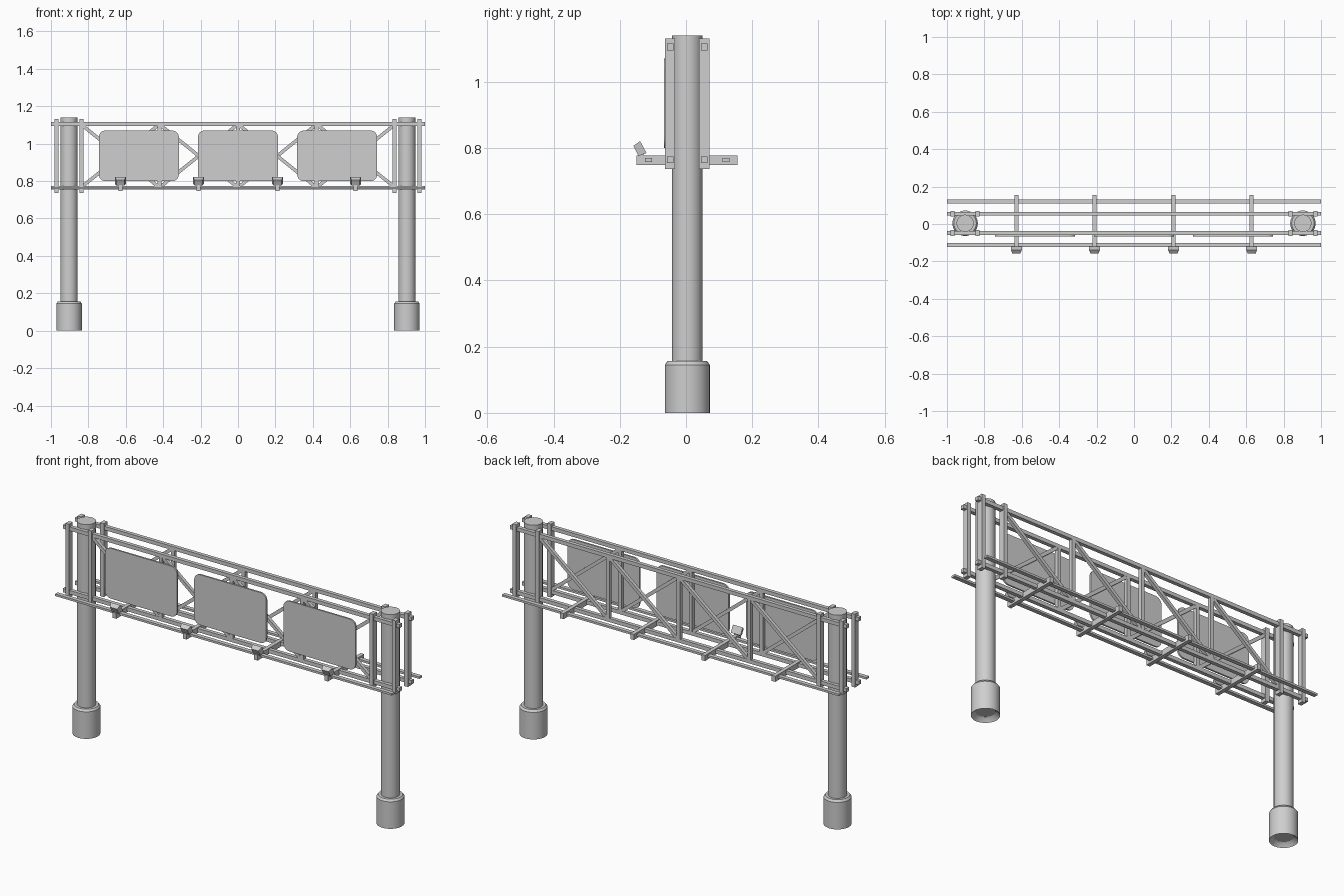
import bpy
import bmesh
import math
from mathutils import Vector, Matrix

old = bpy.data.objects.get("Cube")
if old:
    bpy.data.objects.remove(old)

steel = bpy.data.materials.new("galvanised_grey")
steel.use_nodes = True
GREY = (0.62, 0.62, 0.62, 1)
steel.diffuse_color = GREY
steel.node_tree.nodes["Principled BSDF"].inputs["Base Color"].default_value = GREY

YC = 0.004                 # depth centre of the gantry
FRONT, BACK = -0.048, 0.055  # truss planes
TOP, LOW = 1.105, 0.764    # chord heights
POST_X = 0.903


def finish(name, bm):
    bmesh.ops.recalc_face_normals(bm, faces=bm.faces[:])
    mesh = bpy.data.meshes.new(name)
    bm.to_mesh(mesh)
    bm.free()
    mesh.materials.append(steel)
    obj = bpy.data.objects.new(name, mesh)
    bpy.context.collection.objects.link(obj)
    return obj


def box(name, centre, size):
    bm = bmesh.new()
    bmesh.ops.create_cube(bm, size=1)
    bmesh.ops.scale(bm, vec=size, verts=bm.verts)
    bmesh.ops.translate(bm, vec=centre, verts=bm.verts)
    return finish(name, bm)


def strut(name, a, b, thick):
    """Square bar running between two points."""
    a, b = Vector(a), Vector(b)
    obj = box(name, (0, 0, 0), (thick, thick, (b - a).length))
    turn = (b - a).to_track_quat('Z', 'Y').to_matrix().to_4x4()
    obj.data.transform(Matrix.Translation((a + b) / 2) @ turn)
    return obj


def lathe(name, profile, x, sides=32):
    """Spin a (radius, height) profile about a vertical axis."""
    bm = bmesh.new()
    verts = [bm.verts.new((r, 0, z)) for r, z in profile]
    edges = [bm.edges.new(pair) for pair in zip(verts, verts[1:])]
    bmesh.ops.spin(bm, geom=verts + edges, cent=(0, 0, 0), axis=(0, 0, 1),
                   angle=math.tau, steps=sides)
    bmesh.ops.remove_doubles(bm, verts=bm.verts, dist=0.0001)
    bmesh.ops.translate(bm, vec=(x, YC, 0), verts=bm.verts)
    obj = finish(name, bm)
    bpy.ops.object.select_all(action='DESELECT')
    obj.select_set(True)
    bpy.context.view_layer.objects.active = obj
    bpy.ops.object.shade_smooth_by_angle(angle=math.radians(30))


def rounded_panel(name, x, width, low, high, radius, front, thick):
    bm = bmesh.new()
    ring = []
    mid = (low + high) / 2
    for quarter in range(4):
        sx = 1 if quarter in (0, 3) else -1
        sz = 1 if quarter < 2 else -1
        cx = x + sx * (width / 2 - radius)
        cz = mid + sz * ((high - low) / 2 - radius)
        for step in range(7):
            t = (quarter + step / 6) * math.pi / 2
            ring.append(bm.verts.new((cx + radius * math.cos(t), front,
                                      cz + radius * math.sin(t))))
    face = bm.faces.new(ring)
    out = bmesh.ops.extrude_face_region(bm, geom=[face])
    moved = [g for g in out["geom"] if isinstance(g, bmesh.types.BMVert)]
    bmesh.ops.translate(bm, vec=(0, thick, 0), verts=moved)
    return finish(name, bm)


def lamp(name, x):
    """Floodlight: wide glass side tilted up to the panel, narrower rear."""
    bm = bmesh.new()
    bmesh.ops.create_cube(bm, size=1)
    for v in bm.verts:
        rear = v.co.y < 0
        v.co = Vector((v.co.x * (0.042 if rear else 0.058), v.co.y * 0.025,
                       v.co.z * (0.034 if rear else 0.041)))
    bmesh.ops.rotate(bm, cent=(0, 0, 0), verts=bm.verts,
                     matrix=Matrix.Rotation(math.radians(28), 3, 'X'))
    bmesh.ops.translate(bm, vec=(x, -0.14, 0.797), verts=bm.verts)
    finish(name, bm)


# Posts on concrete footings, with a recessed underside
for side, sx in (("left", 1), ("right", -1)):
    x = sx * POST_X
    lathe(side + "_post", [(0, 0.02), (0.046, 0.02), (0.046, 1.14), (0, 1.14)], x)
    lathe(side + "_footing", [(0.046, 0.02), (0.058, 0.012), (0.068, 0), (0.068, 0.145),
                              (0.06, 0.156), (0.046, 0.156)], x)
    # Upright clamp bars around each post
    for dx in (-0.067, 0.067):
        for y in (FRONT, BACK):
            box(side + "_clamp_bar", (x + dx, y, 0.934), (0.022, 0.031, 0.394))

# Truss chords, uprights and diagonals
bay = 0.42
for plane, y, lean in (("front", FRONT, 1), ("back", BACK, -1)):
    for level, z in (("top", TOP), ("bottom", LOW)):
        box(f"{plane}_{level}_chord", (0, y, z), (2, 0.02, 0.02))
    for i in (-1, 0, 1):
        box(plane + "_upright", (i * bay, y, (TOP + LOW) / 2),
            (0.02, 0.02, TOP - LOW))
    for i in (-1.5, -0.5, 0.5, 1.5):
        mid, half = i * bay, lean * (bay / 2 - 0.006)
        strut(plane + "_diagonal", (mid - half, y, TOP - 0.006),
              (mid + half, y, LOW + 0.006), 0.018)

# Outer rails beside the truss
for name, y in (("front_rail", -0.113), ("back_rail", 0.121)):
    box(name, (0, y, 0.764), (2, 0.022, 0.011))

# Cross arms carrying the floodlights
for x in (-0.629, -0.211, 0.211, 0.629):
    box("cross_arm", (x, 0.003, 0.763), (0.021, 0.306, 0.03))
    box("lamp_bracket", (x, -0.135, 0.78), (0.03, 0.016, 0.012))
    lamp("floodlight", x)

# Blank sign panels
for x in (-0.53, 0, 0.53):
    rounded_panel("sign_panel", x, 0.428, 0.8, 1.07, 0.035, -0.066, 0.009)
